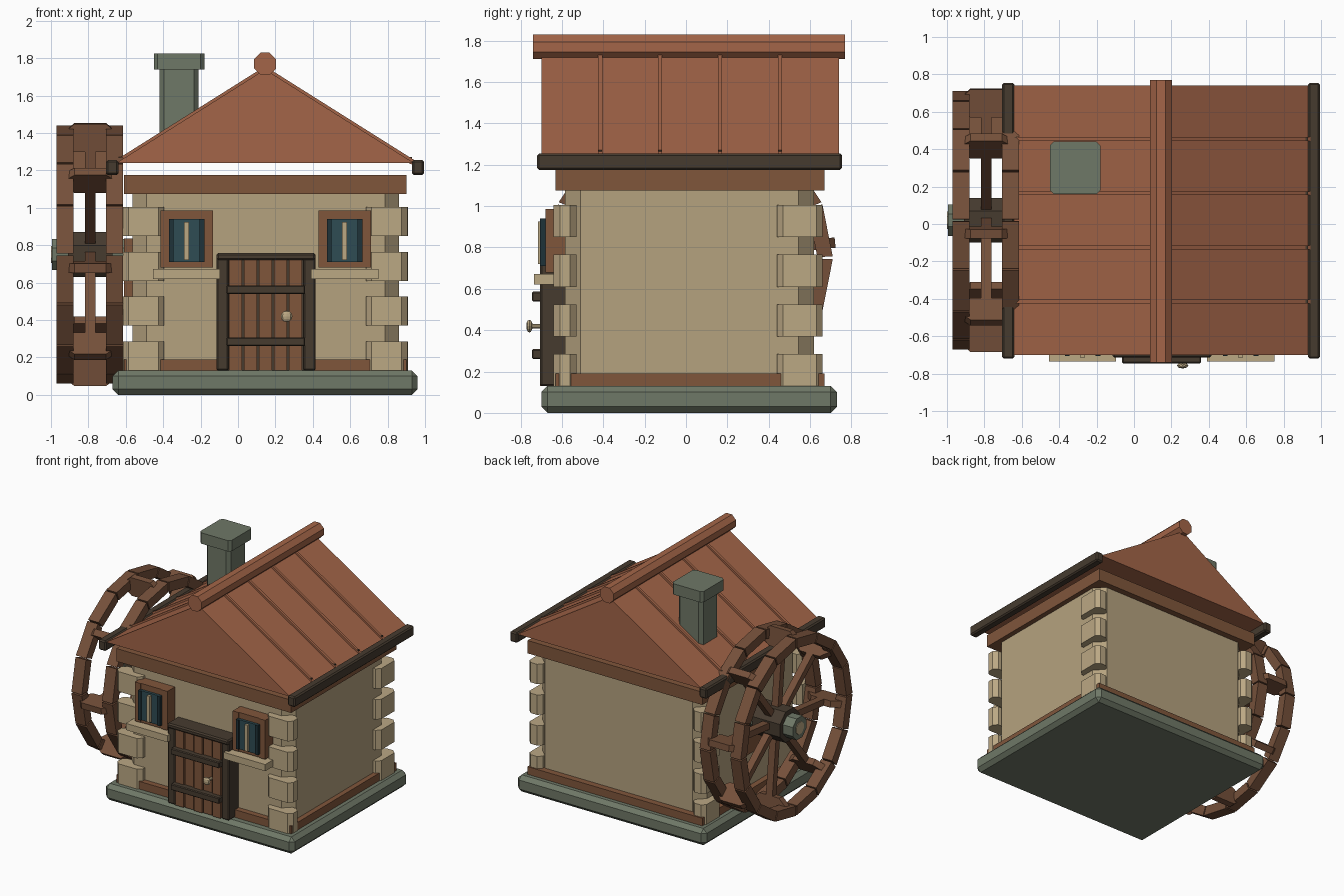
import bpy, bmesh, math
from mathutils import Matrix, Vector

cube = bpy.data.objects.get("Cube")
if cube:
    bpy.data.objects.remove(cube, do_unlink=True)


def material(name, hexcode):
    srgb = [int(hexcode[i:i + 2], 16) / 255 for i in (0, 2, 4)]
    lin = [c / 12.92 if c < 0.04045 else ((c + 0.055) / 1.055) ** 2.4 for c in srgb]
    m = bpy.data.materials.new(name)
    m.use_nodes = True
    m.diffuse_color = (*lin, 1)
    m.node_tree.nodes["Principled BSDF"].inputs["Base Color"].default_value = (*lin, 1)
    return m


PLASTER = material("tan plaster", "B5A27F")
STONE = material("tan stone", "BBA884")
ROOF = material("terracotta", "A36548")
WOOD = material("brown wood", "80563B")
WHEEL = material("wheel wood", "75503A")
DARK = material("dark wood", "463B2F")
GREY = material("grey green stone", "6F7867")
GLASS = material("teal glass", "2F4C54")
SHADE = material("dark teal", "1F3238")


def finish(name, bm, mat):
    bmesh.ops.recalc_face_normals(bm, faces=bm.faces)
    me = bpy.data.meshes.new(name)
    bm.to_mesh(me)
    bm.free()
    me.materials.append(mat)
    ob = bpy.data.objects.new(name, me)
    bpy.context.collection.objects.link(ob)
    return ob


def box(name, mat, x, y, z, bevel=0.0, vertical=False):
    """Box from min/max pairs, with optional chamfer on all or upright edges."""
    bm = bmesh.new()
    bmesh.ops.create_cube(bm, size=1)
    for v in bm.verts:
        for i, (lo, hi) in enumerate((x, y, z)):
            v.co[i] = (lo + hi) / 2 + v.co[i] * (hi - lo)
    if bevel:
        edges = [e for e in bm.edges if not vertical
                 or abs(e.verts[0].co.z - e.verts[1].co.z) > 0.01]
        bmesh.ops.bevel(bm, geom=edges, offset=bevel, segments=1, affect='EDGES')
    return finish(name, bm, mat)


def prism(name, mat, pts, vec):
    """Extrude a flat outline along a vector."""
    bm = bmesh.new()
    face = bm.faces.new([bm.verts.new(p) for p in pts])
    new = bmesh.ops.extrude_face_region(bm, geom=[face])["geom"]
    bmesh.ops.translate(bm, vec=vec, verts=[g for g in new if isinstance(g, bmesh.types.BMVert)])
    return finish(name, bm, mat)


def rod(name, mat, centre, radius, length, axis, sides=8):
    bm = bmesh.new()
    bmesh.ops.create_cone(bm, cap_ends=True, segments=sides, radius1=radius,
                          radius2=radius, depth=length)
    turn = Matrix.Rotation(math.pi / sides, 4, 'Z')
    aim = Vector(axis).to_track_quat('Z', 'Y').to_matrix().to_4x4()
    bm.transform(Matrix.Translation(centre) @ aim @ turn)
    return finish(name, bm, mat)


CX, CY = 0.145, 0.02

# Foundation, walls and timber bands
box("foundation", GREY, (-0.67, 0.96), (-0.70, 0.73), (0, 0.13), 0.03)
box("walls", PLASTER, (-0.565, 0.86), (-0.585, 0.62), (0.12, 1.1), 0.075, True)
box("base_trim", WOOD, (-0.61, 0.90), (-0.63, 0.67), (0.12, 0.19))
box("top_beam", WOOD, (-0.61, 0.90), (-0.63, 0.67), (1.075, 1.175))

# Corner stones: wide on the front, deep on the back corners
for i in range(4):
    z = (0.13 + 0.24 * i, 0.285 + 0.24 * i)
    for side in (-1, 1):
        def span(a, b):
            return tuple(sorted((CX + side * a, CX + side * b)))
        box("front_corner_stone", STONE, span(0.54, 0.76), (-0.64, -0.53), z, 0.03, True)
        box("back_corner_stone", STONE, span(0.65, 0.765), (0.44, 0.66), z, 0.03, True)

# Roof
prism("roof", ROOF, [(-0.65, -0.70, 1.24), (0.94, -0.70, 1.24), (CX, -0.70, 1.74)], (0, 1.44, 0))
rod("ridge_beam", ROOF, (CX, 0.015, 1.77), 0.064, 1.51, (0, 1, 0))
for side in (-1, 1):
    x0, x1 = sorted((CX + side * 0.785, CX + side * 0.85))
    box("eave_board", DARK, (x0, x1), (-0.72, 0.755), (1.175, 1.255), 0.01)
    for y in (-0.415, -0.125, 0.165, 0.455):
        eave, top = Vector((CX + side * 0.79, y - 0.01, 1.243)), Vector((CX, y - 0.01, 1.74))
        up = Vector((side * 0.008, 0, 0.012))
        prism("roof_batten", ROOF, [eave - up, top - up, top + up, eave + up], (0, 0.02, 0))
        x = CX + side * 0.775
        box("batten_end", DARK, (x - 0.01, x + 0.01), (y - 0.008, y + 0.008), (1.25, 1.272))

# Chimney
box("chimney", GREY, (-0.42, -0.21), (0.19, 0.41), (1.3, 1.76), 0.025, True)
box("chimney_cap", GREY, (-0.45, -0.18), (0.16, 0.44), (1.74, 1.825), 0.02, True)

# Windows
for c in (-0.275, 0.57):
    for side in (-1, 1):
        x0, x1 = sorted((c + side * 0.09, c + side * 0.14))
        box("window_post", WOOD, (x0, x1), (-0.68, -0.57), (0.68, 0.985))
        x0, x1 = sorted((c + side * 0.07, c + side * 0.095))
        box("window_edge", SHADE, (x0, x1), (-0.705, -0.66), (0.71, 0.94))
    box("window_back", WOOD, (c - 0.1, c + 0.1), (-0.675, -0.57), (0.68, 0.985))
    box("window_glass", GLASS, (c - 0.075, c + 0.075), (-0.695, -0.66), (0.71, 0.94))
    box("window_bar", STONE, (c - 0.013, c + 0.013), (-0.715, -0.68), (0.72, 0.925))
    box("window_sill", STONE, (c - 0.18, c + 0.18), (-0.735, -0.57), (0.62, 0.672))

# Door
for x in (-0.115, 0.35):
    box("door_post", DARK, (x, x + 0.065), (-0.705, -0.57), (0.13, 0.74), 0.008)
box("door_lintel", DARK, (-0.115, 0.415), (-0.715, -0.57), (0.72, 0.758), 0.01)
box("door_back", DARK, (-0.06, 0.36), (-0.68, -0.57), (0.13, 0.73))
for i in range(5):
    x = -0.048 + 0.08 * i
    box("door_plank", WOOD, (x, x + 0.07), (-0.705 + 0.008 * (i % 2), -0.66), (0.13, 0.722))
for z in (0.26, 0.538):
    box("door_strap", DARK, (-0.063, 0.358), (-0.745, -0.69), (z, z + 0.048), 0.006)
rod("door_knob_stem", STONE, (0.26, -0.73, 0.42), 0.012, 0.06, (0, 1, 0))
bm = bmesh.new()
bmesh.ops.create_uvsphere(bm, u_segments=8, v_segments=6, radius=0.031)
bm.transform(Matrix.Translation((0.26, -0.757, 0.42)) @ Matrix.Diagonal((1, 0.5, 1, 1)))
finish("door_knob", bm, STONE)

# Water wheel
WX, WZ, SEG = -0.79, 0.75, 16


def polar(x, r, a):
    return Vector((x, CY - r * math.cos(a), WZ + r * math.sin(a)))


for x in (-0.97, -0.705):
    for i in range(SEG):
        a, b = [2 * math.pi * (i + k) / SEG for k in (0.02, 0.98)]
        ring = [polar(x, 0.615, a), polar(x, 0.69, a), polar(x, 0.69, b), polar(x, 0.615, b)]
        prism("wheel_rim_segment", WHEEL, ring, (0.09, 0, 0))
for i in range(8):
    a = math.radians(45 * i - 6)
    along = Vector((0, math.sin(a), math.cos(a)))
    # Plank with pointed ends
    plank = [(-0.17, 0.63), (-0.085, 0.705), (0.085, 0.705),
             (0.17, 0.63), (0.085, 0.555), (-0.085, 0.555)]
    prism("wheel_paddle", WHEEL, [polar(WX + x, r, a) - along * 0.025 for x, r in plank], along * 0.05)
    spoke = [polar(WX + x, r, a) - along * 0.025
             for x, r in ((-0.028, 0.06), (-0.028, 0.6), (0.028, 0.6), (0.028, 0.06))]
    prism("wheel_spoke", WHEEL, spoke, along * 0.05)
rod("wheel_hub", DARK, (WX, CY, WZ), 0.13, 0.24, (1, 0, 0))
rod("wheel_axle", GREY, (-0.77, CY, WZ), 0.09, 0.45, (1, 0, 0))
rod("axle_end", STONE, (-0.99, CY, WZ), 0.05, 0.02, (1, 0, 0))
box("axle_bracket", WOOD, (-0.61, -0.55), (CY - 0.12, CY + 0.12), (0.47, 0.835))
